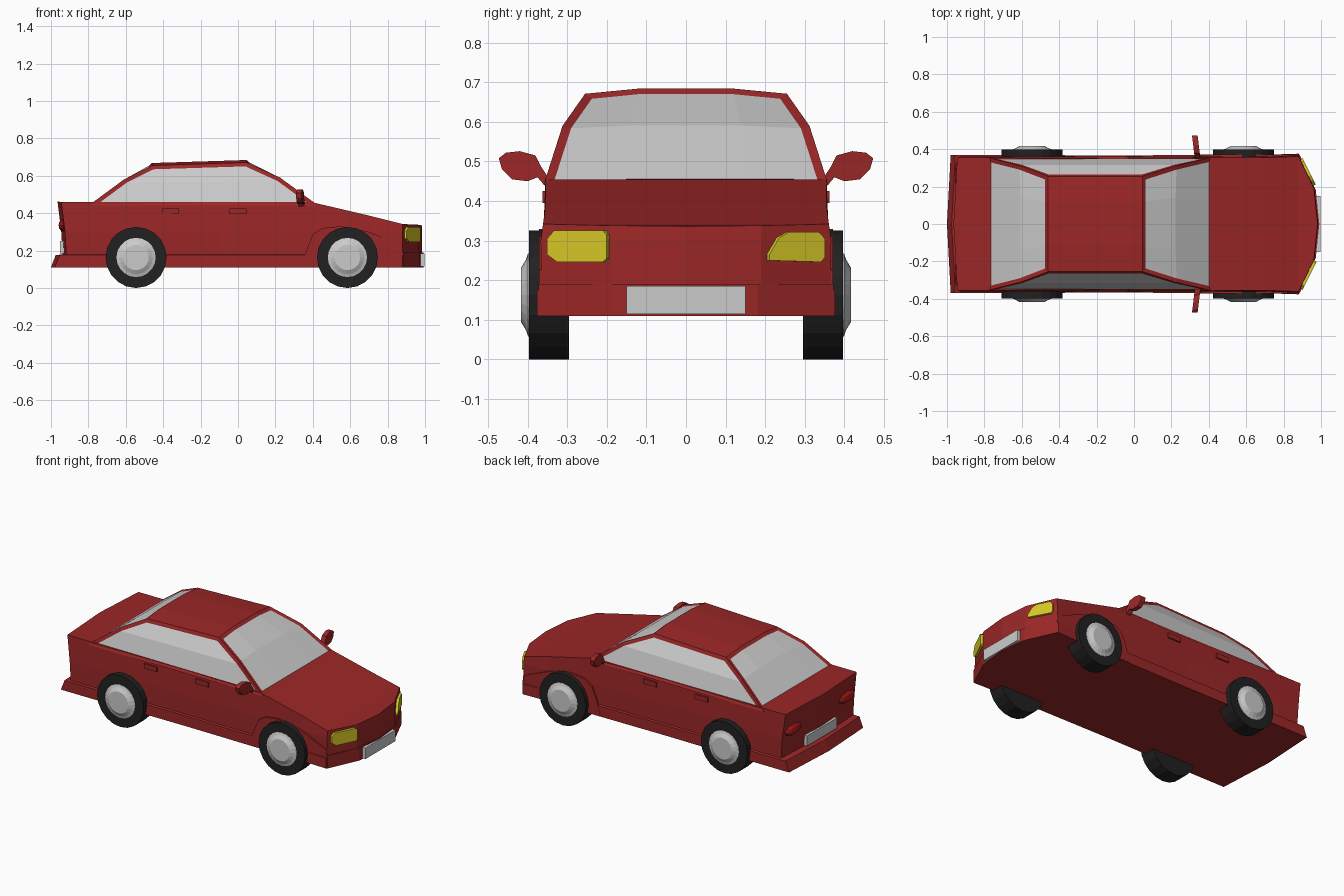
import bpy, bmesh, math
from mathutils import Vector, Matrix

if "Cube" in bpy.data.objects:
    bpy.data.objects.remove(bpy.data.objects["Cube"])


def mat(name, col):
    m = bpy.data.materials.new(name)
    m.diffuse_color = (*col, 1)
    m.use_nodes = True
    m.node_tree.nodes["Principled BSDF"].inputs["Base Color"].default_value = m.diffuse_color
    return m


RED = mat("red_paint", (0.33, 0.02, 0.02))
LAMP_RED = mat("red_lens", (0.4, 0.01, 0.01))
YELLOW = mat("yellow_lens", (0.68, 0.58, 0.02))
BLACK = mat("black_rubber", (0.015, 0.015, 0.015))


def finish(bm, name, material=None, fix=True):
    if fix:
        bmesh.ops.recalc_face_normals(bm, faces=bm.faces)
    me = bpy.data.meshes.new(name)
    bm.to_mesh(me)
    bm.free()
    if material:
        me.materials.append(material)
    ob = bpy.data.objects.new(name, me)
    bpy.context.collection.objects.link(ob)
    return ob


def prism(name, pts, vec, material=None):
    """Extrude a closed 3D outline along vec."""
    bm = bmesh.new()
    a = [bm.verts.new(p) for p in pts]
    b = [bm.verts.new(Vector(p) + Vector(vec)) for p in pts]
    bm.faces.new(a)
    bm.faces.new(b[::-1])
    n = len(a)
    for i in range(n):
        bm.faces.new((a[i], a[(i + 1) % n], b[(i + 1) % n], b[i]))
    return finish(bm, name, material)


def box(name, lo, hi, material=None):
    pts = [(lo[0], lo[1], lo[2]), (hi[0], lo[1], lo[2]), (hi[0], hi[1], lo[2]), (lo[0], hi[1], lo[2])]
    return prism(name, pts, (0, 0, hi[2] - lo[2]), material)


def loft(bm, rings):
    rows = [[bm.verts.new(p) for p in r] for r in rings]
    n = len(rows[0])
    walls = [[bm.faces.new((r0[i], r0[(i + 1) % n], r1[(i + 1) % n], r1[i])) for i in range(n)]
             for r0, r1 in zip(rows, rows[1:])]
    return rows, walls


# Lower body: stacked plan outlines, the last one follows the hood and boot line
def outline(z, w, rear, nose):
    def top(v):
        return v if z is None else z
    half = [(rear + 0.02, w, top(0.46)), (-0.78, w, top(0.46)), (-0.1, w - 0.004, top(0.458)),
            (0.41, w, top(0.455)), (0.7, w, top(0.387)), (0.88, w + 0.006, top(0.342)),
            (nose - 0.02, 0.19, top(0.338))]
    return ([(rear, 0, top(0.462))] + half + [(nose, 0, top(0.336))]
            + [(x, -y, h) for x, y, h in reversed(half)])


bm = bmesh.new()
rows, _ = loft(bm, [outline(0.11, 0.37, -1.0, 0.985), outline(0.175, 0.37, -0.975, 0.985),
                    outline(0.18, 0.36, -0.938, 0.985), outline(0.3, 0.361, -0.945, 0.985),
                    outline(None, 0.355, -0.965, 0.982)])
bm.faces.new(rows[0][::-1])
t = rows[-1]
n = len(t)
bm.faces.new((t[0], t[1], t[-1]))
for i in range(1, 7):
    bm.faces.new((t[i], t[i + 1], t[n - i - 1], t[n - i]))
bm.faces.new((t[7], t[8], t[9]))
finish(bm, "body", RED)


# Cabin and windows: the same shell, split into painted frame and glass panes
def cabin(glass_part):
    levels = [(-0.80, 0.43, 0.36, 0.15, 0.44, 0.44, 0.0),
              (-0.61, 0.225, 0.312, 0.14, 0.58, 0.59, 0.005),
              (-0.46, 0.045, 0.255, 0.12, 0.655, 0.671, 0.013)]
    rings = []
    for xr, xf, w, c, zr, zf, up in levels:
        rings.append([(xf, -w, zf), (xf, -c, zf + up), (xf, c, zf + up), (xf, w, zf),
                      (xr, w, zr), (xr, c, zr + up), (xr, -c, zr + up), (xr, -w, zr)])
    b = bmesh.new()
    rows, walls = loft(b, rings)
    r = rows[-1]
    for q in ((0, 1, 6, 7), (1, 2, 5, 6), (2, 3, 4, 5)):
        b.faces.new([r[i] for i in q])
    b.normal_update()
    glass = []
    for cols in ((0, 1, 2), (3,), (4, 5, 6), (7,)):
        panes = [w[i] for w in walls for i in cols]
        bmesh.ops.inset_region(b, faces=panes, thickness=0.022, depth=-0.005,
                               use_even_offset=True, use_boundary=True)
        glass += panes
    kill = [f for f in b.faces if (f in glass) != glass_part]
    bmesh.ops.delete(b, geom=kill, context='FACES')
    return b


finish(cabin(False), "cabin_frame", RED, fix=False)
finish(cabin(True), "windows", fix=False)

# Front bumper and number plates
nose = [(0.86, 0.372), (0.885, 0.372), (0.972, 0.18), (0.991, 0)]
plan = nose + [(x, -y) for x, y in reversed(nose[:-1])]
prism("front_bumper", [(x, y, 0.11) for x, y in plan], (0, 0, 0.08), RED)
box("front_plate", (0.975, -0.15, 0.115), (0.997, 0.15, 0.185))
box("rear_plate", (-0.952, -0.15, 0.185), (-0.93, 0.15, 0.25))


# Wheels: tyre and stepped hub turned about the axle
def lathe(name, x, s, profile, material=None, seg=20):
    b = bmesh.new()
    rings = [[(x + r * math.cos(2 * math.pi * i / seg), s * y, 0.163 + r * math.sin(2 * math.pi * i / seg))
              for i in range(seg)] for r, y in profile]
    rows, _ = loft(b, rings)
    b.faces.new(rows[0])
    b.faces.new(rows[-1])
    return finish(b, name, material)


for s, side in ((1, "left"), (-1, "right")):
    for x, end in ((0.585, "front"), (-0.545, "rear")):
        lathe(f"{end}_{side}_tyre", x, s, [(0.163, 0.295), (0.163, 0.397)], BLACK)
        lathe(f"{end}_{side}_hub", x, s, [(0.105, 0.38), (0.105, 0.399), (0.09, 0.404),
                                          (0.068, 0.417)])

    # Front wing flare
    flare = [(0.34, 0.115), (0.365, 0.2), (0.40, 0.285), (0.45, 0.32), (0.55, 0.33),
             (0.70, 0.3), (0.88, 0.225), (0.88, 0.115)]
    prism(f"{side}_wing_flare", [(x, s * 0.34, z) for x, z in flare], (0, s * 0.031, 0), RED)

    # Door handles
    for x, end in ((-0.36, "rear"), (0.0, "front")):
        box(f"{end}_{side}_door_handle", (x - 0.045, s * 0.34, 0.395),
            (x + 0.045, s * 0.363, 0.425), RED)

    # Door mirror
    shape = [(0.345, 0.425), (0.375, 0.46), (0.40, 0.45), (0.44, 0.455), (0.465, 0.48),
             (0.473, 0.508), (0.455, 0.522), (0.42, 0.526), (0.38, 0.515), (0.365, 0.485), (0.345, 0.455)]
    prism(f"{side}_mirror", [(0.325 - (y - 0.35) * 0.12, s * y, z) for y, z in shape],
          (0.03, 0, 0), RED)

    # Headlight lying on the slanted nose corner
    if s > 0:
        lamp = [(0.2, 0.25), (0.33, 0.246), (0.34, 0.258), (0.34, 0.305), (0.325, 0.322),
                (0.25, 0.322), (0.225, 0.308), (0.2, 0.265)]
    else:
        lamp = [(0.2, 0.246), (0.315, 0.246), (0.34, 0.265), (0.34, 0.305), (0.322, 0.326),
                (0.2, 0.326), (0.19, 0.315), (0.19, 0.255)]
    prism(f"{side}_headlight", [(0.87 + (0.36 - y) * 0.5, s * y, z) for y, z in lamp],
          (0.022, s * 0.011, 0), YELLOW)

    # Tail light
    b = bmesh.new()
    bmesh.ops.create_uvsphere(b, u_segments=12, v_segments=6, radius=1)
    b.transform(Matrix.Translation((-0.935, s * 0.265, 0.335)) @ Matrix.Diagonal((0.024, 0.08, 0.033, 1)))
    finish(b, f"{side}_tail_light", LAMP_RED)
